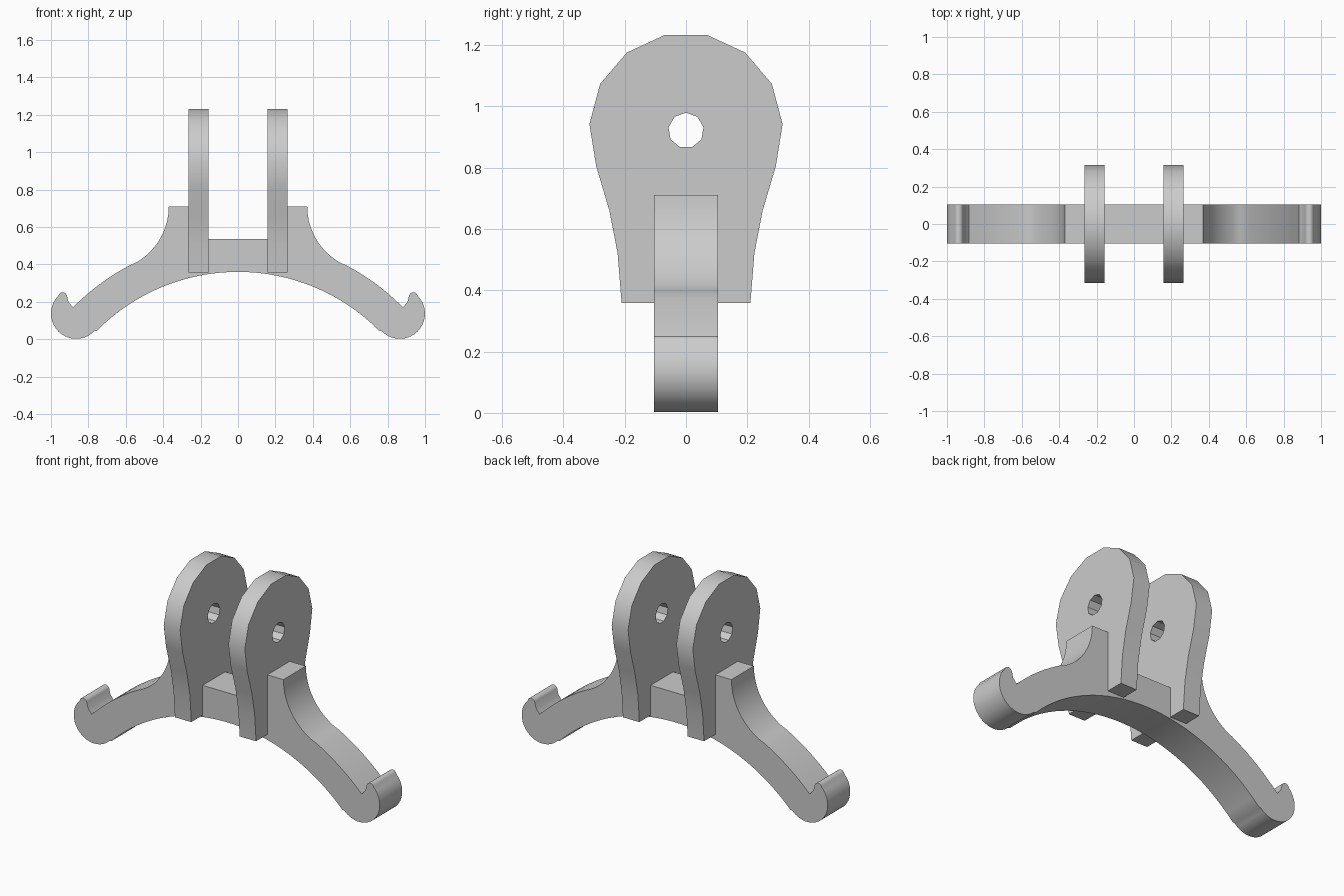
import bpy, bmesh
from math import radians, cos, sin
from mathutils import Vector

cube = bpy.data.objects.get("Cube")
if cube:
    bpy.data.objects.remove(cube, do_unlink=True)

grey = bpy.data.materials.new("plain_grey")
grey.use_nodes = True
colour = (0.6, 0.6, 0.6, 1)
grey.diffuse_color = colour
grey.node_tree.nodes["Principled BSDF"].inputs["Base Color"].default_value = colour


def arc(cx, cz, r, start, end, n):
    """Points along a circular arc, angles in degrees."""
    angles = [radians(start + (end - start) * i / n) for i in range(n + 1)]
    return [(cx + r * cos(a), cz + r * sin(a)) for a in angles]


def mirrored(half):
    """Close a half profile by reflecting it across the middle."""
    return half + [(-u, v) for u, v in reversed(half) if u > 1e-5]


def extrude_profile(name, loops, place, direction):
    """Fill closed loops (outline, then holes) and extrude them to a solid."""
    bm = bmesh.new()
    edges = []
    for loop in loops:
        verts = [bm.verts.new(place(u, v)) for u, v in loop]
        edges += [bm.edges.new((verts[i - 1], verts[i])) for i in range(len(verts))]
    bmesh.ops.triangle_fill(bm, edges=edges, use_beauty=True)
    geom = bmesh.ops.extrude_face_region(bm, geom=bm.faces[:], use_keep_orig=True)["geom"]
    moved = [g for g in geom if isinstance(g, bmesh.types.BMVert)]
    bmesh.ops.translate(bm, verts=moved, vec=Vector(direction))
    bmesh.ops.recalc_face_normals(bm, faces=bm.faces[:])
    mesh = bpy.data.meshes.new(name)
    bm.to_mesh(mesh)
    bm.free()
    mesh.materials.append(grey)
    obj = bpy.data.objects.new(name, mesh)
    bpy.context.collection.objects.link(obj)
    bpy.ops.object.select_all(action="DESELECT")
    obj.select_set(True)
    bpy.context.view_layer.objects.active = obj
    bpy.ops.object.shade_smooth_by_angle(angle=radians(30))
    return obj


# Arched bracket: underside, hooked foot, arm top, fillet, raised shoulder
half = arc(0, -0.7025, 1.0625, 90, 44.8, 16)
half += arc(0.865, 0.137, 0.135, 225, 405, 18)
half += arc(0.938, 0.227, 0.024, 40, 160, 6)
half += [(0.906, 0.198)]
half += arc(0, -0.7025, 1.241, 44.7, 62.5, 8)
half += arc(0.715, 0.71, 0.345, 244, 180, 10)
half += [(0.21, 0.71), (0.21, 0.535)]
# The mirrored outline shares its one point on the centre line
half[0] = (0, 0.36)
extrude_profile("arched_bracket", [mirrored(half)],
                lambda u, v: (u, -0.105, v), (0, 0.21, 0))

# Twin lugs with a faceted pin hole
lug_half = [(0.21, 0.358), (0.223, 0.52), (0.25, 0.66), (0.293, 0.805),
            (0.315, 0.942), (0.28, 1.073), (0.193, 1.175), (0.07, 1.232)]
hole = arc(0, 0.921, 0.058, 90, 450, 9)[:-1]
for side, inner in (("left", 0.158), ("right", -0.265)):
    extrude_profile(side + "_lug", [mirrored(lug_half), hole],
                    lambda u, v: (inner, u, v), (0.107, 0, 0))
